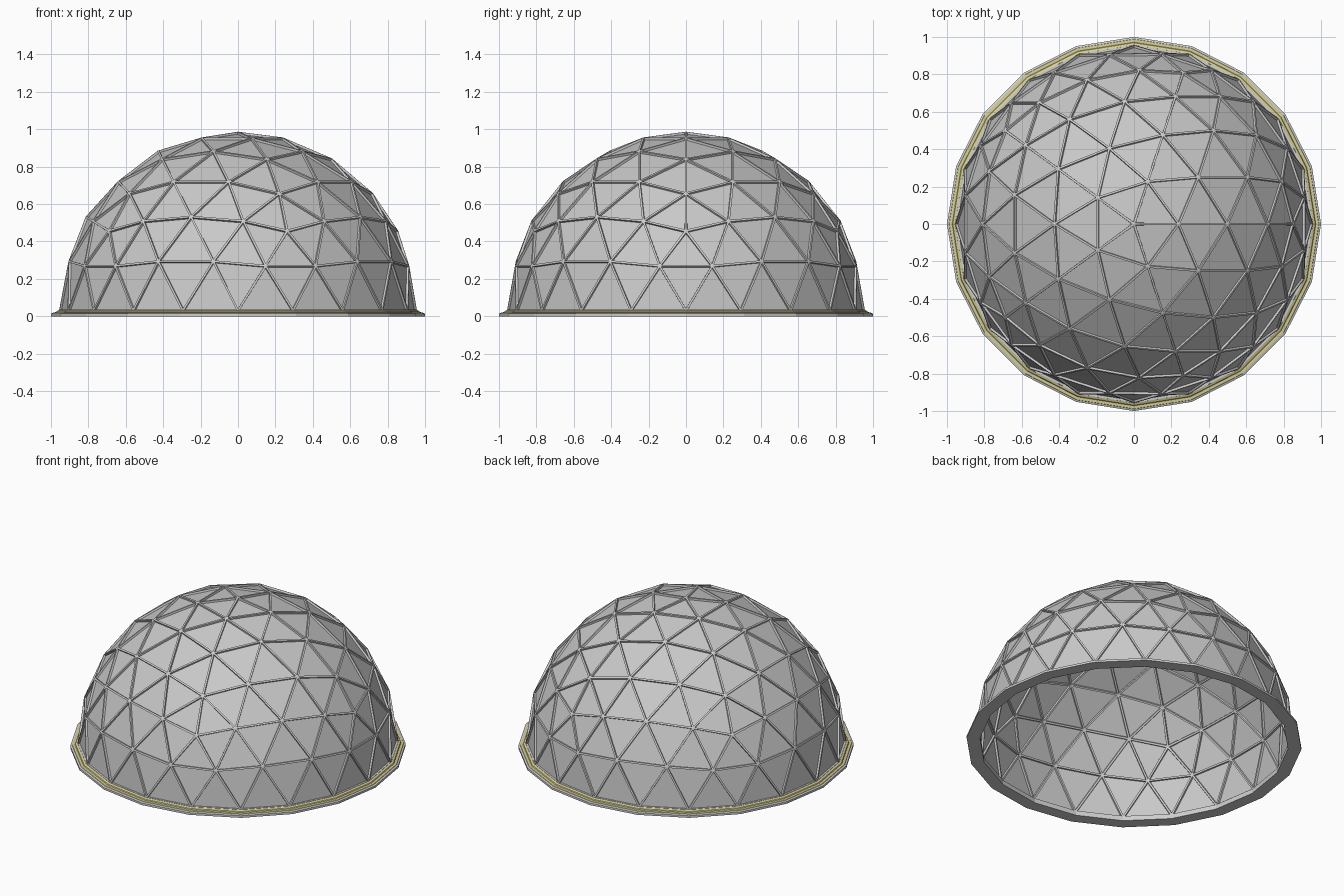
import bpy, bmesh, math
from mathutils import Vector

if "Cube" in bpy.data.objects:
    bpy.data.objects.remove(bpy.data.objects["Cube"])

FREQ, LIFT = 4, 0.03           # geodesic frequency, height of the dome's equator


def material(name, rgb):
    m = bpy.data.materials.new(name)
    m.diffuse_color = (*rgb, 1)
    m.use_nodes = True
    m.node_tree.nodes["Principled BSDF"].inputs["Base Color"].default_value = m.diffuse_color
    return m


STRUT = material("strut light grey", (0.62, 0.62, 0.62))
PANEL = material("panel grey", (0.58, 0.58, 0.58))
YELLOW = material("pale yellow seal", (0.66, 0.62, 0.30))


def finish(bm, name, mats):
    me = bpy.data.meshes.new(name)
    bm.to_mesh(me)
    bm.free()
    for m in mats:
        me.materials.append(m)
    ob = bpy.data.objects.new(name, me)
    bpy.context.collection.objects.link(ob)
    return ob


def geodesic(radius):
    """Upper half of an icosahedron split FREQ times per edge, pushed to a sphere."""
    ico = bmesh.new()
    bmesh.ops.create_icosphere(ico, subdivisions=1, radius=1)
    bm = bmesh.new()
    for f in ico.faces:
        a, b, c = (v.co.copy() for v in f.verts)

        def pt(i, j):
            p = a + (b - a) * i / FREQ + (c - a) * j / FREQ
            return p.normalized() * radius

        for i in range(FREQ):
            for j in range(FREQ - i):
                tris = [[(i, j), (i + 1, j), (i, j + 1)]]
                if i + j < FREQ - 1:
                    tris.append([(i + 1, j), (i + 1, j + 1), (i, j + 1)])
                for t in tris:
                    pts = [pt(*ij) for ij in t]
                    if sum(p.z for p in pts) > 0.01:
                        bm.faces.new([bm.verts.new(p + Vector((0, 0, LIFT))) for p in pts])
    ico.free()
    bmesh.ops.remove_doubles(bm, verts=bm.verts, dist=1e-4)
    bm.normal_update()
    return bm


def framed_shell(name, radius, width, depth, flip):
    """Triangular frames with each panel sunk below the struts."""
    bm = geodesic(radius)
    if flip:
        bmesh.ops.reverse_faces(bm, faces=bm.faces)
        bm.normal_update()
    panels = bm.faces[:]
    bmesh.ops.inset_individual(bm, faces=panels, thickness=width, depth=0)
    bmesh.ops.inset_individual(bm, faces=panels, thickness=0.003, depth=-depth)
    for f in panels:
        f.material_index = 1
    return finish(bm, name, [STRUT, PANEL])


# Dome: outer and inner side of struts and panels
framed_shell("dome_outside", 0.957, 0.011, 0.012, False)
framed_shell("dome_inside", 0.927, 0.011, 0.012, True)


def ring(name, profile, mat, sides=20):
    """Closed (radius, z) profile swept round a polygon."""
    bm = bmesh.new()
    loops = []
    for k in range(sides):
        a = 2 * math.pi * k / sides
        loops.append([bm.verts.new((r * math.cos(a), r * math.sin(a), z)) for r, z in profile])
    n = len(profile)
    for k in range(sides):
        p, q = loops[k], loops[(k + 1) % sides]
        for i in range(n):
            j = (i + 1) % n
            bm.faces.new([p[i], q[i], q[j], p[j]])
    bmesh.ops.recalc_face_normals(bm, faces=bm.faces)
    return finish(bm, name, [mat])


# Base flange and the stepped yellow seal on it
ring("base_flange", [(0.92, 0), (1.0, 0), (1.0, 0.014), (0.985, 0.02), (0.92, 0.03)], STRUT)
ring("lower_seal", [(0.94, 0.012), (0.992, 0.012), (0.988, 0.021), (0.94, 0.024)], YELLOW)
ring("upper_seal", [(0.94, 0.02), (0.973, 0.02), (0.969, 0.028), (0.953, 0.035), (0.94, 0.035)], YELLOW)
